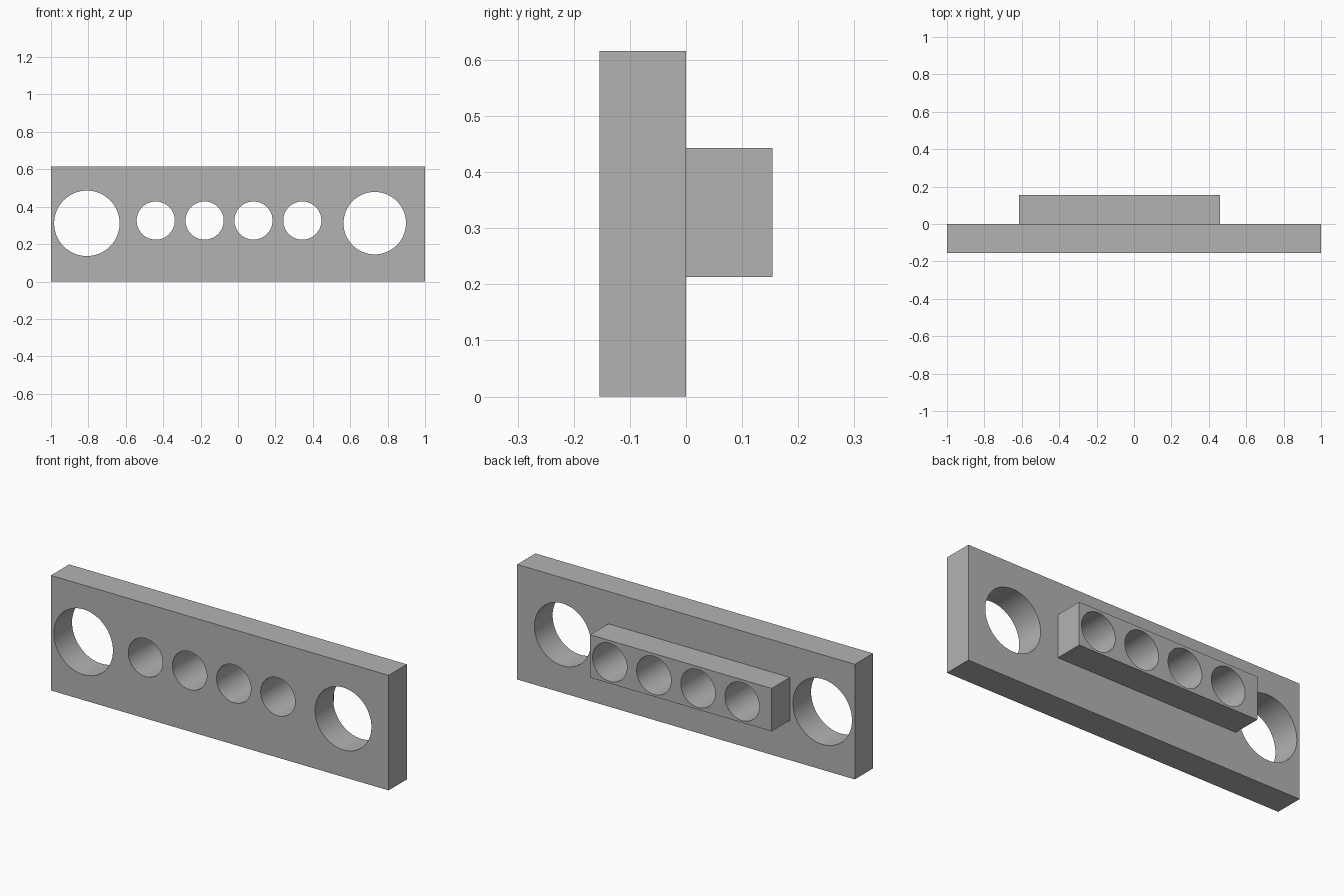
import bpy
import bmesh
import math
from mathutils import Matrix, Vector

cube = bpy.data.objects.get("Cube")
if cube:
    bpy.data.objects.remove(cube, do_unlink=True)

# Single grey finish
grey = bpy.data.materials.new("plain_grey")
grey.use_nodes = True
colour = (0.45, 0.45, 0.45, 1)
grey.diffuse_color = colour
grey.node_tree.nodes["Principled BSDF"].inputs["Base Color"].default_value = colour


def add_object(name, bm):
    mesh = bpy.data.meshes.new(name)
    bm.to_mesh(mesh)
    bm.free()
    mesh.materials.append(grey)
    obj = bpy.data.objects.new(name, mesh)
    bpy.context.collection.objects.link(obj)
    return obj


def box(name, low, high):
    low, high = Vector(low), Vector(high)
    bm = bmesh.new()
    place = Matrix.Translation((low + high) / 2) @ Matrix.Diagonal((*(high - low), 1))
    bmesh.ops.create_cube(bm, size=1, matrix=place)
    return add_object(name, bm)


def drill(obj, holes):
    """Cut round holes (x, z, radius) through the object along y."""
    bm = bmesh.new()
    for x, z, radius in holes:
        place = Matrix.Translation((x, 0, z)) @ Matrix.Rotation(math.pi / 2, 4, "X")
        bmesh.ops.create_cone(bm, cap_ends=True, segments=64, radius1=radius,
                              radius2=radius, depth=1, matrix=place)
    cutter = add_object("hole_cutter", bm)
    cutter.hide_render = True
    cut = obj.modifiers.new("holes", "BOOLEAN")
    cut.operation = "DIFFERENCE"
    cut.solver = "EXACT"
    cut.object = cutter
    bpy.ops.object.select_all(action="DESELECT")
    obj.select_set(True)
    bpy.context.view_layer.objects.active = obj
    bpy.ops.object.modifier_apply(modifier=cut.name)
    bpy.data.objects.remove(cutter, do_unlink=True)
    bpy.ops.object.shade_smooth_by_angle(angle=math.radians(30))


# Row of four small bores shared by both parts, and the two large end holes
small_holes = [(-0.44 + 0.2613 * i, 0.326, 0.102) for i in range(4)]
end_holes = [(-0.808, 0.311, 0.175), (0.731, 0.312, 0.167)]

# Upright plate
plate = box("plate", (-1, -0.154, 0), (1, 0, 0.616))
drill(plate, small_holes + end_holes)

# Raised block on the back of the plate
block = box("back_block", (-0.615, 0, 0.213), (0.46, 0.154, 0.443))
drill(block, small_holes)
